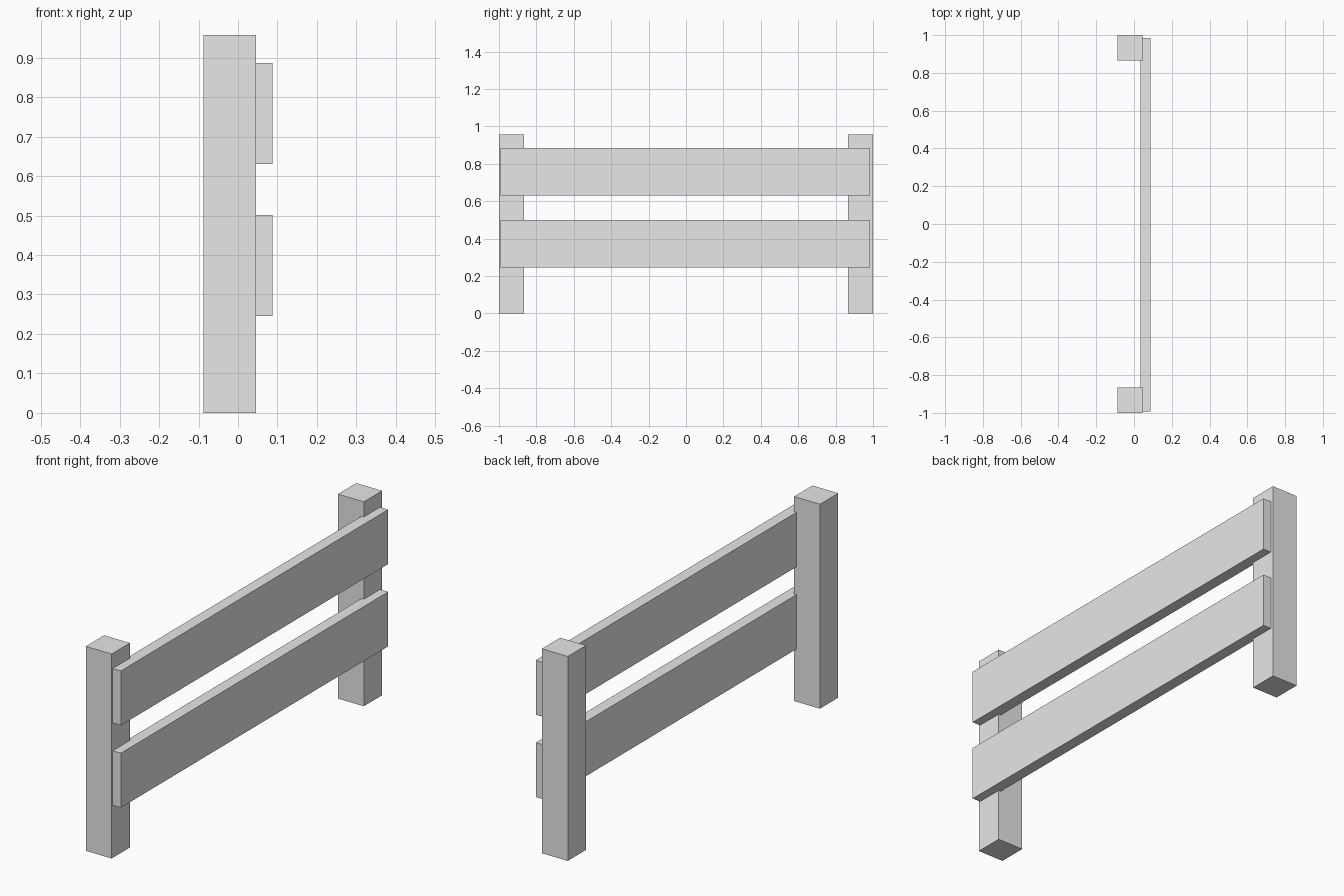
import bpy

cube = bpy.data.objects.get("Cube")
if cube:
    bpy.data.objects.remove(cube, do_unlink=True)

# One plain grey for the whole fence
GREY = (0.8, 0.8, 0.8, 1.0)
mat = bpy.data.materials.new("plain_grey")
mat.use_nodes = True
mat.diffuse_color = GREY
mat.node_tree.nodes["Principled BSDF"].inputs["Base Color"].default_value = GREY


def box(name, low, high):
    """Axis-aligned box between two corners."""
    bpy.ops.mesh.primitive_cube_add(size=1)
    obj = bpy.context.object
    obj.name = obj.data.name = name
    for v in obj.data.vertices:
        v.co = [l + (c + 0.5) * (h - l) for l, h, c in zip(low, high, v.co)]
    obj.data.materials.append(mat)
    return obj


# Square posts at both ends
POST = 0.135
for name, y in (("front_post", -1.0), ("back_post", 1.0 - POST)):
    box(name, (-0.088, y, 0), (0.046, y + POST, 0.957))

# Two planks, set slightly into the posts' left side
for name, z in (("lower_rail", 0.246), ("upper_rail", 0.631)):
    box(name, (0.034, -0.992, z), (0.088, 0.985, z + 0.255))
